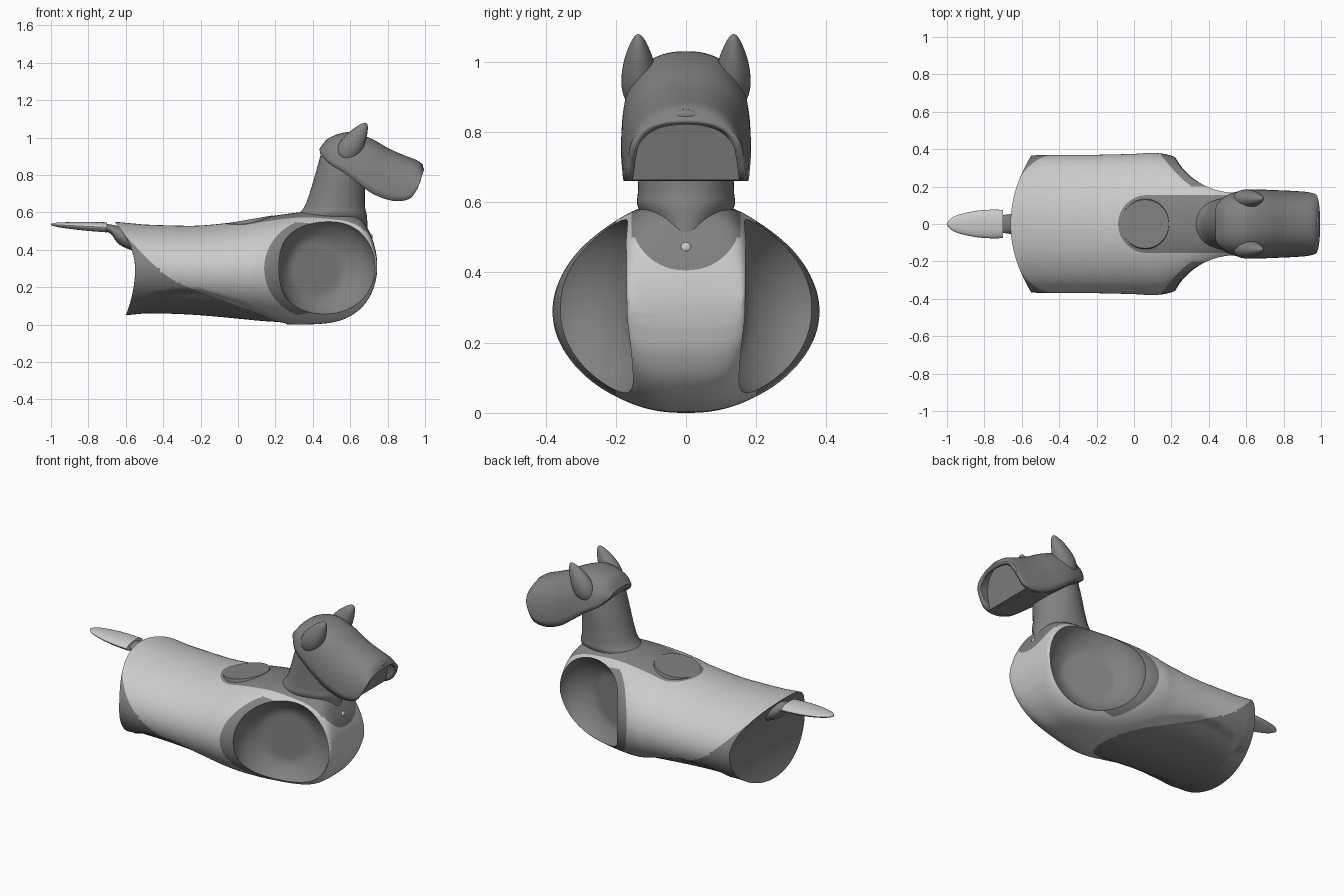
import bpy, bmesh, math
from mathutils import Vector, Matrix

if "Cube" in bpy.data.objects:
    bpy.data.objects.remove(bpy.data.objects["Cube"])


def material(name, v):
    m = bpy.data.materials.new(name)
    m.diffuse_color = (v, v, v, 1)
    m.use_nodes = True
    m.node_tree.nodes["Principled BSDF"].inputs["Base Color"].default_value = m.diffuse_color
    return m


DARK = material("dark_grey", 0.22)
LIGHT = material("light_grey", 0.72)


def spline(st, n):
    """Catmull-Rom resampling of a list of station tuples."""
    out = []
    for i in range(len(st) - 1):
        a, b, c, d = st[max(i - 1, 0)], st[i], st[i + 1], st[min(i + 2, len(st) - 1)]
        for k in range(n):
            t = k / n
            out.append(tuple(0.5 * (2 * q + (r - p) * t + (2 * p - 5 * q + 4 * r - s) * t * t
                                    + (3 * q - p - 3 * r + s) * t ** 3)
                             for p, q, r, s in zip(a, b, c, d)))
    return out + [tuple(st[-1])]


def lerp(pts, x):
    for (x0, z0), (x1, z1) in zip(pts, pts[1:]):
        if x0 <= x <= x1:
            return z0 + (z1 - z0) * (x - x0) / (x1 - x0)
    return -1


def spow(v, p):
    return math.copysign(abs(v) ** p, v)


def make(name, bm, mats, angle=35):
    bm.normal_update()
    bmesh.ops.recalc_face_normals(bm, faces=bm.faces)
    me = bpy.data.meshes.new(name)
    bm.to_mesh(me)
    bm.free()
    ob = bpy.data.objects.new(name, me)
    bpy.context.collection.objects.link(ob)
    for m in mats:
        me.materials.append(m)
    smooth(ob, angle)
    return ob


def smooth(ob, angle=35):
    bpy.ops.object.select_all(action='DESELECT')
    ob.select_set(True)
    bpy.context.view_layer.objects.active = ob
    bpy.ops.object.shade_smooth_by_angle(angle=math.radians(angle))


def loft(rings, wrap=True, caps=True):
    bm = bmesh.new()
    vs = [[bm.verts.new(p) for p in r] for r in rings]
    n = len(vs[0])
    for a, b in zip(vs, vs[1:]):
        for i in range(n if wrap else n - 1):
            j = (i + 1) % n
            bm.faces.new((a[i], a[j], b[j], b[i]))
    if caps:
        bm.faces.new(vs[0])
        bm.faces.new(vs[-1])
    return bm


# body: x, bottom z, top z, half width, section exponent
N = 120
stations = [(-.50, .05, .535, .37, 1), (-.35, .048, .53, .37, 1), (-.2, .04, .53, .37, 1),
            (0, .022, .55, .375, 1), (.1, .012, .568, .38, 1), (.2, .005, .583, .365, .95),
            (.33, .0, .6, .305, .85), (.48, .008, .605, .24, .75), (.58, .035, .598, .205, .65),
            (.66, .09, .56, .185, .55), (.71, .16, .48, .175, .5), (.735, .23, .40, .168, .5),
            (.744, .28, .34, .16, .5)]
belly = [(-.62, .05), (-.45, .17), (-.33, .19), (-.2, .19), (0, .13), (.25, .02)]
rings = []
for x, lo, hi, w, e in spline(stations, 10):
    ring = []
    for i in range(N):
        t = 2 * math.pi * i / N
        y, z = w * spow(math.cos(t), e), (lo + hi) / 2 + (hi - lo) / 2 * spow(math.sin(t), e)
        d = min(max((lerp(belly, x) - z) / .03, 0), 1)      # stepped belly panel
        ring.append((x, y * (1 - .05 * d), z + .01 * d))
    rings.append(ring)


def rear(scale):
    """Ring of the concave rear face: x follows the height only."""
    r = []
    for i in range(N):
        t = 2 * math.pi * i / N
        s = scale * math.sin(t)
        r.append((-.55 - (.11 if s > 0 else .05) * s * s, .365 * scale * math.cos(t), .3 + .25 * s))
    return r


back = [rear(k) for k in (.02, .2, .4, .6, .8, .93, 1)]
edge = back[-1]
for k in range(1, 7):
    back.append([tuple(Vector(p).lerp(Vector(q), k / 7)) for p, q in zip(edge, rings[0])])
bm = loft(back + rings)
rear_faces = set(list(bm.faces)[:6 * N])
for f in bm.faces:
    f.material_index = 0 if f in rear_faces else 1

# dark panels: each is where its function is negative; edges are cut along the zero line
flank = spline([(-.7, .6), (-.66, .54), (-.45, .32), (-.3, .215), (0, .1), (.22, .015), (.9, -.3)], 5)
panels = [lambda p: p.z - lerp(flank, p.x),
          lambda p: max((abs(p.y) if p.x > .07 else math.hypot(p.x - .07, p.y)) - .155, .5 - p.z),
          lambda p: max((p.y / .155) ** 2 + ((p.z - .55) / .145) ** 2 - 1, .5 - p.x),
          lambda p: max(((p.x - .44) / .3) ** 2 + ((p.z - .3) / .275) ** 2 - 1, .2 - abs(p.y))]
for F in panels:
    new = []
    for e in list(bm.edges):
        a, b = F(e.verts[0].co), F(e.verts[1].co)
        if a * b < 0 and min(abs(a), abs(b)) > 1e-4:
            new.append(bmesh.utils.edge_split(e, e.verts[0], a / (a - b))[1])
    bmesh.ops.connect_verts(bm, verts=new)
    for f in bm.faces:
        if F(f.calc_center_median()) < 0:
            f.material_index = 0
body = make("body", bm, [DARK, LIGHT])

# front leg sockets, both cut at once
cb = bmesh.new()
for side in (1, -1):
    ball = bmesh.ops.create_uvsphere(cb, u_segments=64, v_segments=32, radius=1)
    for v in ball["verts"]:
        a, b, c = v.co.x * .275, max(v.co.y * .18, -.15), v.co.z * .28
        v.co = (.475 + a * .93 + b * .37, side * (.26 - a * .37 + b * .93), .302 + c)
cut = make("socket_cutter", cb, [DARK, LIGHT])
cut.hide_render = True
bpy.context.view_layer.update()
m = body.modifiers.new("socket", 'BOOLEAN')
m.operation = 'DIFFERENCE'
m.object = cut
m.solver = 'EXACT'
bpy.context.view_layer.objects.active = body
bpy.ops.object.modifier_apply(modifier=m.name)
bpy.data.objects.remove(cut)
smooth(body)


# neck
def ellipse_rings(st, n=48):
    return [[(x + rx * math.cos(2 * math.pi * i / n), ry * math.sin(2 * math.pi * i / n), z)
             for i in range(n)] for x, z, rx, ry in st]


neck = spline([(.495, .47, .2, .07), (.485, .54, .207, .11), (.505, .59, .183, .138),
               (.517, .63, .162, .137), (.53, .7, .148, .135), (.545, .8, .133, .135),
               (.56, .92, .115, .125)], 6)
make("neck", loft(ellipse_rings(neck)), [DARK])

# head hood: lower x z, upper x z, half width
hood = [(.44, .915, .435, .94, .10), (.49, .86, .49, 1.0, .15), (.57, .81, .6, 1.03, .178),
        (.65, .75, .71, .995, .185), (.73, .695, .81, .94, .182), (.83, .662, .89, .905, .178),
        (.915, .672, .968, .872, .172), (.962, .73, .995, .83, .162)]


def arches(st, k, n=40):
    out = []
    for lx, lz, ux, uz, w in st:
        r = []
        for i in range(n + 1):
            t = math.pi * i / n
            h = k * math.sin(t) ** .78
            r.append((lx + (ux - lx) * h, k * w * spow(math.cos(t), .85), lz + (uz - lz) * h))
        out.append(r)
    return out


head = make("head", loft(arches(spline(hood, 6), 1), wrap=False, caps=False), [DARK], 40)
sol = head.modifiers.new("shell", 'SOLIDIFY')
sol.thickness = .022
sol.offset = -1
make("mouth_core", loft(arches(spline(hood, 6)[:35], .95)), [DARK])


# ellipsoid helper
def blob(name, loc, size, rot, mat, taper=0):
    b = bmesh.new()
    bmesh.ops.create_uvsphere(b, u_segments=32, v_segments=20, radius=1)
    for v in b.verts:
        s = 1 - taper * v.co.z
        v.co = (v.co.x * size[0] * s, v.co.y * size[1] * s, v.co.z * size[2])
    R = Matrix.Rotation(rot[0], 4, 'X') @ Matrix.Rotation(rot[1], 4, 'Y')
    bmesh.ops.transform(b, matrix=Matrix.Translation(loc) @ R, verts=b.verts)
    return make(name, b, [mat])


# ears, nose, chest button
for s in (1, -1):
    blob("ear", (.62, s * .134, .975), (.059, .048, .122), (s * -.02, .58), DARK, .38)
blob("nose", (.977, 0, .85), (.012, .042, .014), (0, -.3), DARK)
blob("chest_button", (.708, 0, .47), (.012, .016, .016), (0, 0), LIGHT)

# back disc on the saddle
bm = bmesh.new()
bmesh.ops.create_cone(bm, cap_ends=True, segments=48, radius1=.135, radius2=.13, depth=.02)
bmesh.ops.transform(bm, verts=bm.verts,
                    matrix=Matrix.Translation((.06, 0, .552)) @ Matrix.Rotation(-.17, 4, 'Y'))
make("back_disc", bm, [DARK])


# tail and its stub: x, z, half width, half thickness
def bar(name, st, mat):
    n = 24
    make(name, loft([[(x, w * math.cos(2 * math.pi * i / n), z + h * math.sin(2 * math.pi * i / n))
                      for i in range(n)] for x, z, w, h in spline(st, 5)]), [mat])


bar("tail", [(-.70, .52, .076, .027), (-.80, .525, .075, .024), (-.9, .53, .06, .018),
             (-.97, .534, .036, .011), (-1, .536, .006, .004)], LIGHT)
bar("tail_stub", [(-.72, .52, .05, .02), (-.68, .51, .05, .025), (-.63, .475, .06, .05),
                  (-.52, .44, .07, .06)], DARK)
